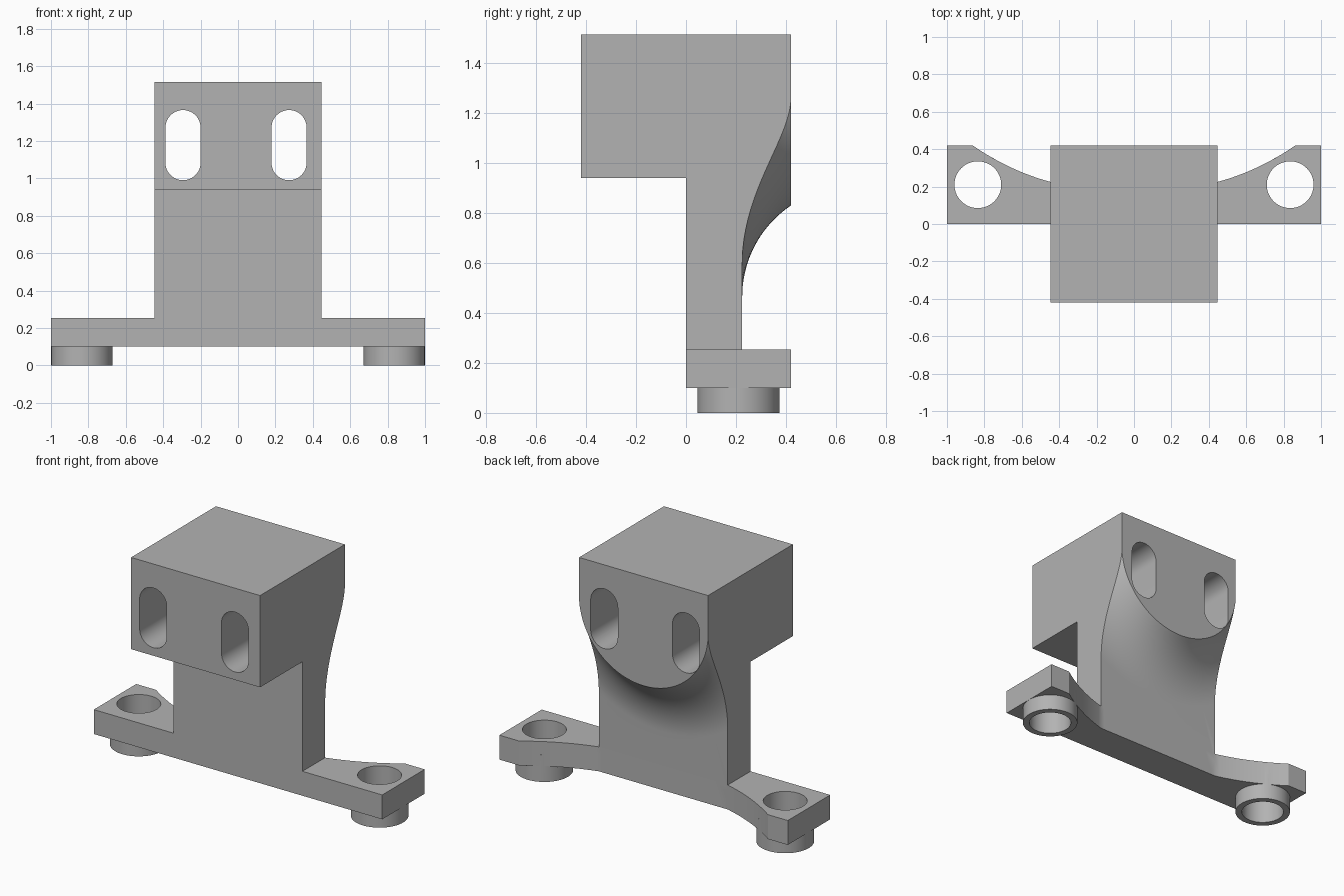
import bpy
import bmesh
from math import sin, cos, pi, sqrt, asin, radians
from mathutils import Vector

cube = bpy.data.objects.get("Cube")
if cube:
    bpy.data.objects.remove(cube, do_unlink=True)

grey = bpy.data.materials.new("plain grey")
grey.use_nodes = True
COLOUR = (0.45, 0.45, 0.45, 1)
grey.diffuse_color = COLOUR
grey.node_tree.nodes["Principled BSDF"].inputs["Base Color"].default_value = COLOUR

HALF = 0.447          # half width of head and stem
BACK = 0.42           # back plane
STEM_BACK = 0.225     # back of the thin stem
BASE, TOP = 0.10, 0.253
BOSS_X, BOSS_Y = 0.835, 0.21


def finish(name, bm):
    bmesh.ops.recalc_face_normals(bm, faces=bm.faces)
    mesh = bpy.data.meshes.new(name)
    bm.to_mesh(mesh)
    bm.free()
    mesh.materials.append(grey)
    obj = bpy.data.objects.new(name, mesh)
    bpy.context.collection.objects.link(obj)
    return obj


def prism(name, points, shift):
    """Extrude a closed outline of 3D points along the shift vector."""
    bm = bmesh.new()
    face = bm.faces.new([bm.verts.new(p) for p in points])
    out = bmesh.ops.extrude_face_region(bm, geom=[face])
    moved = [g for g in out["geom"] if isinstance(g, bmesh.types.BMVert)]
    bmesh.ops.translate(bm, verts=moved, vec=Vector(shift))
    return finish(name, bm)


def cylinder(name, x, radius, z0, z1):
    ring = [(x + radius * cos(a), BOSS_Y + radius * sin(a), z0)
            for a in (2 * pi * i / 64 for i in range(64))]
    return prism(name, ring, (0, 0, z1 - z0))


def combine(target, tool, operation):
    """Apply a boolean and drop the used helper."""
    tool.hide_render = True
    mod = target.modifiers.new("combine", "BOOLEAN")
    mod.operation, mod.object, mod.solver = operation, tool, "EXACT"
    bpy.context.view_layer.objects.active = target
    bpy.ops.object.modifier_apply(modifier=mod.name)
    bpy.data.objects.remove(tool, do_unlink=True)


# Head and stem: one side profile, extruded across the width
side = [(-BACK, 0.94), (0, 0.94), (0, BASE), (BACK, BASE), (BACK, 1.515), (-BACK, 1.515)]
bracket = prism("bracket_body", [(-HALF, y, z) for y, z in side], (2 * HALF, 0, 0))

# Flared back: half ring with a rounded inner wall, turned about the y axis
AXIS_Z, RIM, ARC = 1.278, 0.448, 0.44
step = BACK - STEM_BACK
rise = sqrt(ARC ** 2 - (ARC - step) ** 2)
sweep = asin(rise / ARC)
profile = [(STEM_BACK, 2)]
for i in range(21):
    a = sweep * i / 20
    profile.append((STEM_BACK + ARC * (1 - cos(a)), RIM + rise - ARC * sin(a)))
profile += [(0.6, RIM), (0.6, 2)]

bm = bmesh.new()
rings = []
for i in range(65):
    a = pi + pi * i / 64
    rings.append([bm.verts.new((r * cos(a), y, AXIS_Z + r * sin(a))) for y, r in profile])
count = len(profile)
for near, far in zip(rings, rings[1:]):
    for j in range(count):
        k = (j + 1) % count
        bm.faces.new((near[j], near[k], far[k], far[j]))
bm.faces.new(rings[0])
bm.faces.new(rings[-1])
combine(bracket, finish("flare_cutter", bm), "DIFFERENCE")

# Long upright slots through the head
SLOT_R, LOW, HIGH = 0.094, 1.084, 1.271
for x in (-0.294, 0.273):
    outline = []
    for centre, start in ((HIGH, 0), (LOW, pi)):
        for i in range(25):
            a = start + pi * i / 24
            outline.append((x + SLOT_R * cos(a), -1, centre + SLOT_R * sin(a)))
    combine(bracket, prism("slot_cutter", outline, (0, 2, 0)), "DIFFERENCE")

# Foot plate: straight front, arms scooped at the back
start, mid, end = Vector((HALF, STEM_BACK)), Vector((0.665, 0.284)), Vector((0.863, BACK))
scoop = []
for i in range(17):
    t = i / 16
    scoop.append(start * (1 - t) ** 2 + mid * 2 * t * (1 - t) + end * t * t)
right_half = [(p.x, p.y) for p in scoop] + [(1, BACK), (1, 0)]
plan = right_half + [(-x, y) for x, y in reversed(right_half)]
foot = prism("foot_plate", [(x, y, BASE) for x, y in plan], (0, 0, TOP - BASE))
combine(bracket, foot, "UNION")

# Round bosses below the arms, with holes right through
for x in (-BOSS_X, BOSS_X):
    combine(bracket, cylinder("boss", x, 0.164, 0, 0.17), "UNION")
    combine(bracket, cylinder("hole_cutter", x, 0.125, -0.2, 0.5), "DIFFERENCE")

bpy.ops.object.select_all(action="DESELECT")
bracket.select_set(True)
bpy.context.view_layer.objects.active = bracket
bpy.ops.object.shade_smooth_by_angle(angle=radians(25))
